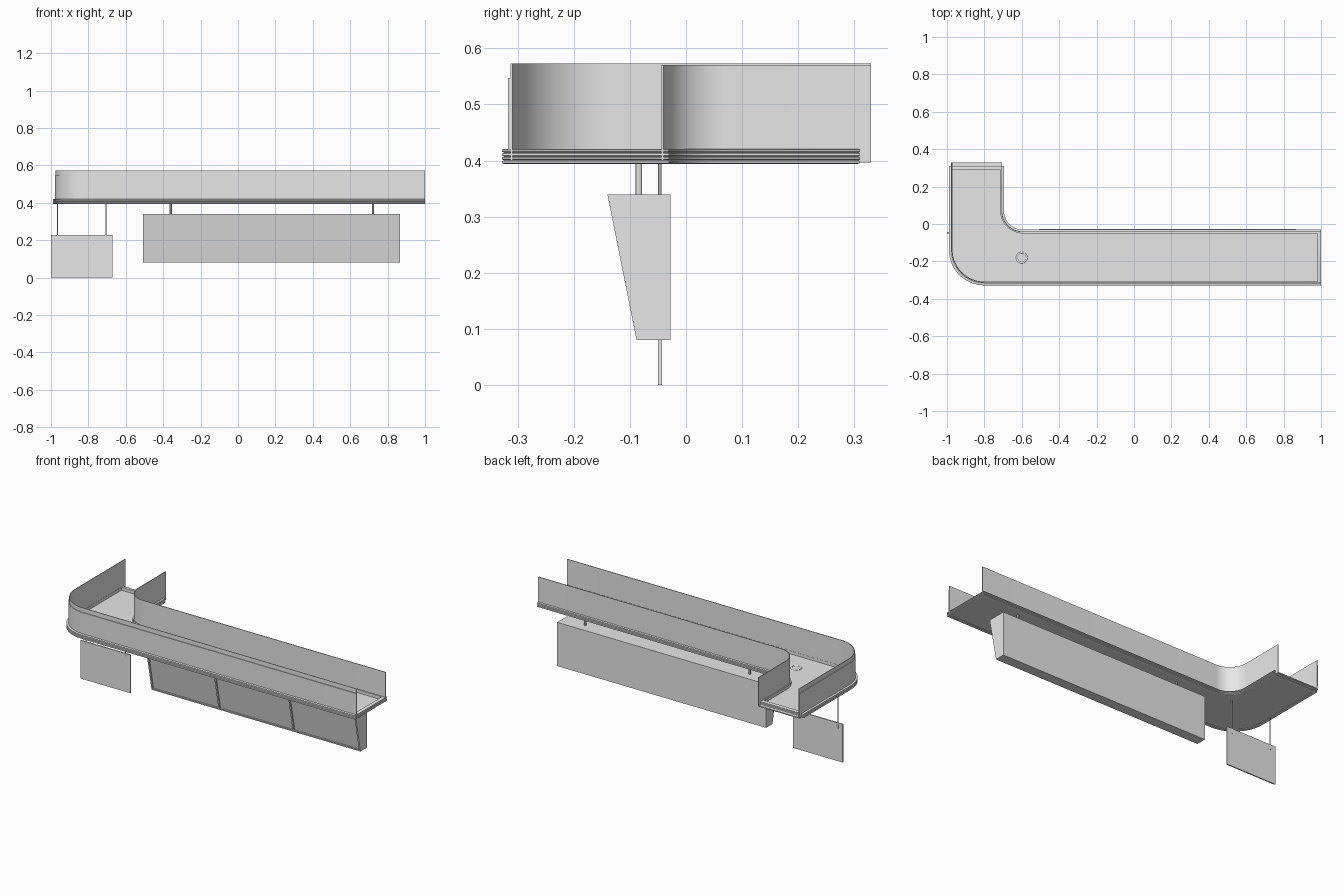
import bpy, bmesh
from math import sin, cos, pi, radians
from mathutils import Vector

cube = bpy.data.objects.get("Cube")
if cube:
    bpy.data.objects.remove(cube)

GREY = 0.8
grey = bpy.data.materials.new("light grey")
grey.diffuse_color = (GREY, GREY, GREY, 1)
grey.use_nodes = True
grey.node_tree.nodes["Principled BSDF"].inputs["Base Color"].default_value = (GREY, GREY, GREY, 1)


def finish(name, bm):
    bmesh.ops.recalc_face_normals(bm, faces=bm.faces)
    mesh = bpy.data.meshes.new(name)
    bm.to_mesh(mesh)
    bm.free()
    mesh.materials.append(grey)
    ob = bpy.data.objects.new(name, mesh)
    bpy.context.collection.objects.link(ob)
    bpy.ops.object.select_all(action='DESELECT')
    ob.select_set(True)
    bpy.context.view_layer.objects.active = ob
    bpy.ops.object.shade_smooth_by_angle(angle=radians(30))
    return ob


def arc(cx, cy, r, steps=16):
    # quarter turn from the -x side round to the -y side
    return [(cx - r * cos(pi / 2 * i / steps), cy - r * sin(pi / 2 * i / steps))
            for i in range(steps + 1)]


# L-shaped plan: the two long sides, pushed inward by d
def outer_side(d, y_end, x_end):
    r = 0.19 - d
    return [(-0.80 - r, y_end)] + arc(-0.80, -0.138, r) + [(x_end, -0.138 - r)]


def inner_side(d, y_end, x_end):
    r = 0.10 + d
    return [(-0.595 - r, y_end)] + arc(-0.595, 0.07, r) + [(x_end, 0.07 - r)]


def whole_plan(d):
    ends = (0.31 - d, 1 - d)
    return outer_side(d, *ends) + inner_side(d, *ends)[::-1]


def sweep(name, profile, side, closed=False):
    # profile holds (inset, height) pairs of a closed cross-section
    bm = bmesh.new()
    rails = [[bm.verts.new((x, y, z)) for x, y in side(d)] for d, z in profile]
    n = len(rails[0])
    for k, a in enumerate(rails):
        b = rails[(k + 1) % len(rails)]
        for i in range(n if closed else n - 1):
            j = (i + 1) % n
            bm.faces.new((a[i], a[j], b[j], b[i]))
    if not closed:
        for i in (0, n - 1):
            bm.faces.new([rail[i] for rail in rails])
    return finish(name, bm)


def prism(name, points, direction):
    bm = bmesh.new()
    face = bm.faces.new([bm.verts.new(p) for p in points])
    new = bmesh.ops.extrude_face_region(bm, geom=[face])["geom"]
    bmesh.ops.translate(bm, vec=direction,
                        verts=[v for v in new if isinstance(v, bmesh.types.BMVert)])
    return finish(name, bm)


def box(name, x0, x1, y0, y1, z0, z1):
    return prism(name, [(x0, y0, z0), (x1, y0, z0), (x1, y1, z0), (x0, y1, z0)],
                 (0, 0, z1 - z0))


def rod(name, x, y, z0, z1, r):
    bm = bmesh.new()
    bmesh.ops.create_cone(bm, cap_ends=True, segments=12, radius1=r, radius2=r, depth=z1 - z0)
    bmesh.ops.translate(bm, verts=bm.verts, vec=(x, y, (z0 + z1) / 2))
    return finish(name, bm)


# Floor of the tray
floor_plan = outer_side(0.012, 0.33, 0.99) + inner_side(0.012, 0.33, 0.99)[::-1]
prism("floor", [(x, y, 0.397) for x, y in floor_plan], (0, 0, 0.006))

# Ribbed trim around the rim
RIBS = 4
low, high = 0.394, 0.421
step = (high - low) / RIBS
trim = [(0.02, high), (0.02, low)]
for k in range(RIBS):
    z = low + k * step
    trim += [(0.004, z), (0, z + step * 0.25), (0, z + step * 0.75), (0.004, z + step)]
    if k < RIBS - 1:
        trim.pop()
sweep("ribbed_trim", trim, whole_plan, closed=True)


# Upright fascia sheets
def sheet(name, side, d, thick, z0, z1):
    profile = [(d, z0), (d + thick, z0), (d + thick, z1), (d, z1)]
    sweep(name, profile, lambda inset: side(inset, 0.33, 1.0))


sheet("front_fascia_cover", outer_side, 0.011, 0.004, 0.42, 0.547)
sheet("front_fascia_back", outer_side, 0.015, 0.004, 0.40, 0.573)
sheet("inner_fascia", inner_side, 0.010, 0.004, 0.40, 0.57)

# Ring in the floor
bpy.ops.mesh.primitive_torus_add(location=(-0.6, -0.18, 0.4), major_radius=0.027,
                                 minor_radius=0.005, major_segments=24, minor_segments=8)
ring = bpy.context.object
ring.name = "floor_ring"
ring.data.materials.append(grey)
bpy.ops.object.shade_smooth_by_angle(angle=radians(60))

# Hanging display box with a sloped front
X0, X1 = -0.507, 0.867
TOP, BOTTOM, BACK = 0.34, 0.08, -0.028
front_top, front_bottom = -0.140, -0.088


def front_y(z):
    return front_bottom + (front_top - front_bottom) * (z - BOTTOM) / (TOP - BOTTOM)


def slab(name, x0, x1, z0, z1, near, far):
    # piece following the sloped front, between two depths behind it
    pts = [(x0, front_y(z0) + near, z0), (x0, front_y(z1) + near, z1),
           (x0, front_y(z1) + far, z1), (x0, front_y(z0) + far, z0)]
    return prism(name, pts, (x1 - x0, 0, 0))


DEPTH = 0.008
prism("display_box", [(X0, front_y(BOTTOM) + DEPTH, BOTTOM), (X0, front_y(TOP) + DEPTH, TOP),
                      (X0, BACK, TOP), (X0, BACK, BOTTOM)], (X1 - X0, 0, 0))
BAR = 0.009
slab("frame_bottom", X0, X1, BOTTOM, BOTTOM + BAR, 0, DEPTH)
slab("frame_top", X0, X1, TOP - BAR, TOP, 0, DEPTH)
for name, x in (("left_end", X1 - BAR), ("left_divider", 0.422),
                ("right_divider", -0.066), ("right_end", X0)):
    slab("frame_" + name, x, x + BAR, BOTTOM + BAR, TOP - BAR, 0, DEPTH)
for name, x in (("right", -0.36), ("left", 0.722)):
    rod("box_post_" + name, x, -0.084, TOP, 0.40, 0.006)

# Small hanging sign on two thin rods
box("sign_board", -1.0, -0.672, -0.050, -0.043, 0.0, 0.227)
for name, x in (("right", -0.966), ("left", -0.706)):
    rod("sign_rod_" + name, x, -0.0465, 0.2, 0.40, 0.003)
    box("sign_clip_" + name, x - 0.006, x + 0.006, -0.052, -0.041, 0.195, 0.215)
